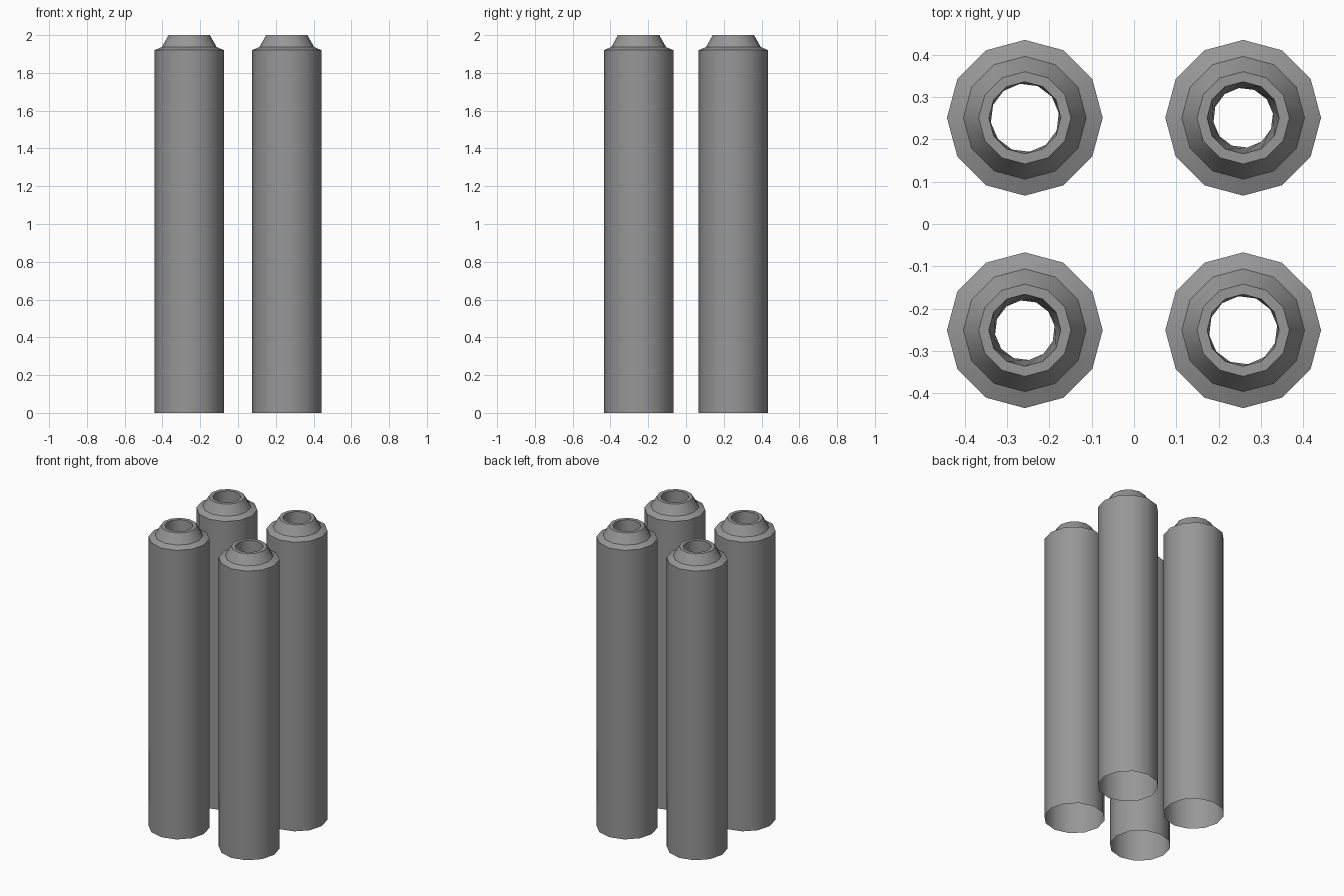
import bpy, bmesh, math

if "Cube" in bpy.data.objects:
    bpy.data.objects.remove(bpy.data.objects["Cube"])

SIDES = 12

# Dark grey for all tubes
dark_grey = bpy.data.materials.new("dark_grey")
dark_grey.diffuse_color = (0.31, 0.31, 0.31, 1)
dark_grey.use_nodes = True
dark_grey.node_tree.nodes["Principled BSDF"].inputs["Base Color"].default_value = dark_grey.diffuse_color


def lathe(name, profile, location):
    """Spin (radius, z, twist in degrees) rings into an open 12-sided shell."""
    bm = bmesh.new()
    rings = []
    for r, z, twist in profile:
        ring = []
        for i in range(SIDES):
            a = 2 * math.pi * i / SIDES + math.radians(twist)
            ring.append(bm.verts.new((r * math.cos(a), r * math.sin(a), z)))
        rings.append(ring)
    for low, high in zip(rings, rings[1:]):
        for i in range(SIDES):
            j = (i + 1) % SIDES
            bm.faces.new((low[i], low[j], high[j], high[i]))
    mesh = bpy.data.meshes.new(name)
    bm.to_mesh(mesh)
    bm.free()
    mesh.materials.append(dark_grey)
    obj = bpy.data.objects.new(name, mesh)
    obj.location = location
    bpy.context.collection.objects.link(obj)
    bpy.ops.object.select_all(action='DESELECT')
    obj.select_set(True)
    bpy.context.view_layer.objects.active = obj
    bpy.ops.object.shade_smooth_by_angle(angle=math.radians(32))
    return obj


# Four open-bottomed tubes: wall, bevelled shoulder, tapered neck, rim and bore
for side, sx in (("left", -1), ("right", 1)):
    for end, sy in (("front", -1), ("back", 1)):
        # bores on one diagonal narrow more than on the other
        bore = 0.071 if sx * sy > 0 else 0.081
        profile = [
            (0.184, 0.0, 0),
            (0.184, 1.92, 0),
            (0.145, 1.937, 0),
            (0.109, 2.0, 0),
            (0.085, 2.0, 0),
            (bore, 1.72, 8),
        ]
        lathe(f"{end}_{side}_tube", profile, (sx * 0.258, sy * 0.251, 0))
